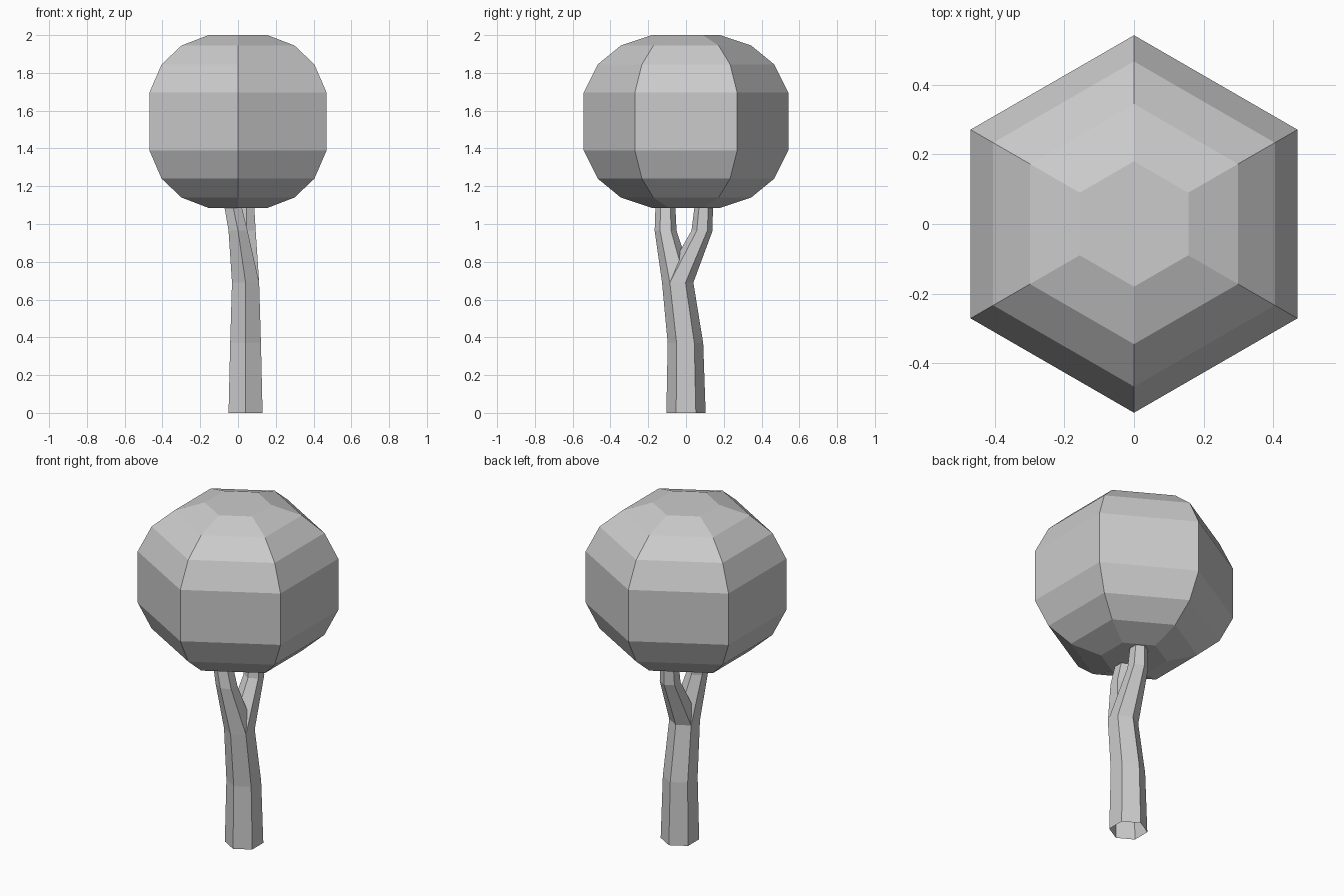
import bpy, bmesh
from math import sin, cos, pi

if "Cube" in bpy.data.objects:
    bpy.data.objects.remove(bpy.data.objects["Cube"])


def hex_tube(name, rings, cap_start=False, cap_end=False):
    """Loft six-sided rings given as (x, y, z, radius), corners facing +-y."""
    bm = bmesh.new()
    loops = []
    for x, y, z, r in rings:
        loops.append([bm.verts.new((x + r * cos(pi / 2 + k * pi / 3),
                                    y + r * sin(pi / 2 + k * pi / 3), z))
                      for k in range(6)])
    for a, b in zip(loops, loops[1:]):
        for k in range(6):
            n = (k + 1) % 6
            bm.faces.new((a[k], a[n], b[n], b[k]))
    if cap_start:
        bm.faces.new(loops[0][::-1])
    if cap_end:
        bm.faces.new(loops[-1])
    mesh = bpy.data.meshes.new(name)
    bm.to_mesh(mesh)
    bm.free()
    obj = bpy.data.objects.new(name, mesh)
    bpy.context.collection.objects.link(obj)
    return obj


# Canopy: mirrored profile around its mid height
mid = 1.5425
half = [(0.4575, 0.18), (0.4025, 0.345), (0.3025, 0.467), (0.1525, 0.542)]
profile = [(mid - h, r) for h, r in half] + [(mid + h, r) for h, r in reversed(half)]
hex_tube("canopy", [(0, 0, z, r) for z, r in profile], True, True)

# Trunk, open at the foot
fork = (0.04, -0.044, 0.69, 0.083)
hex_tube("trunk", [(0.04, 0, 0, 0.104), (0.04, -0.003, 0.37, 0.094), fork])

# Two branches growing out of the fork into the canopy
hex_tube("front_branch", [fork, (0.0, -0.108, 0.965, 0.058),
                          (-0.025, -0.109, 1.085, 0.053),
                          (-0.035, -0.11, 1.14, 0.05)], cap_end=True)
hex_tube("back_branch", [fork, (0.045, 0.085, 0.965, 0.056),
                         (0.044, 0.093, 1.085, 0.049),
                         (0.044, 0.096, 1.14, 0.047)], cap_end=True)
